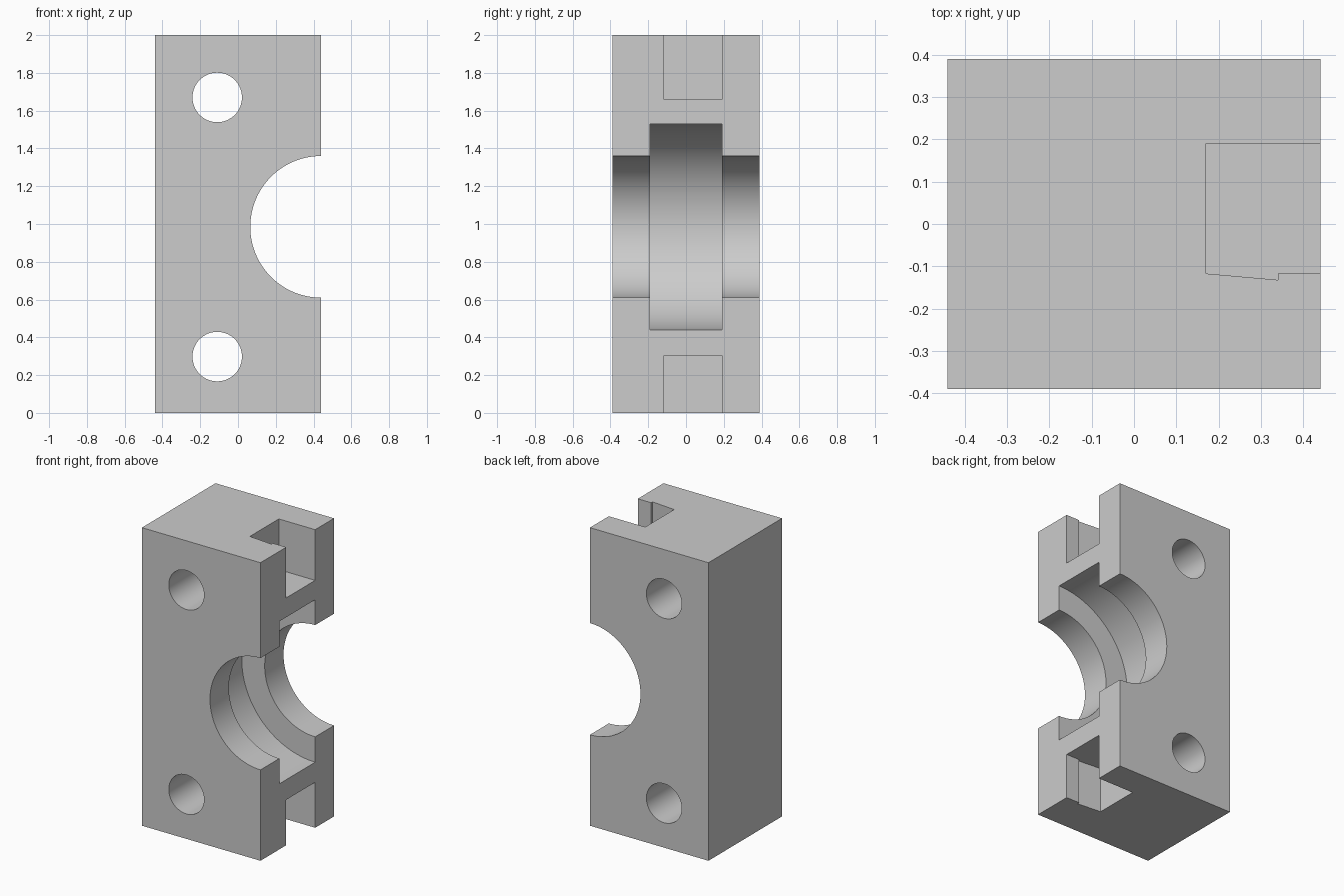
import bpy
import bmesh
import math
from mathutils import Matrix

cube = bpy.data.objects.get("Cube")
if cube:
    bpy.data.objects.remove(cube, do_unlink=True)

HALF_X, HALF_Y, HEIGHT = 0.44, 0.39, 2.0
BORE_Z = 0.985

grey = bpy.data.materials.new("light grey")
grey.use_nodes = True
colour = (0.604, 0.604, 0.604, 1)
grey.diffuse_color = colour
grey.node_tree.nodes["Principled BSDF"].inputs["Base Color"].default_value = colour


def make_object(name, bm):
    bmesh.ops.recalc_face_normals(bm, faces=bm.faces)
    mesh = bpy.data.meshes.new(name)
    bm.to_mesh(mesh)
    bm.free()
    mesh.materials.append(grey)
    obj = bpy.data.objects.new(name, mesh)
    bpy.context.collection.objects.link(obj)
    return obj


def cylinder(name, x, z, radius, depth, segments):
    """Cylinder lying along y, centred on y = 0."""
    bm = bmesh.new()
    place = Matrix.Translation((x, 0, z)) @ Matrix.Rotation(math.pi / 2, 4, "X")
    bmesh.ops.create_cone(bm, cap_ends=True, segments=segments, radius1=radius,
                          radius2=radius, depth=depth, matrix=place)
    return make_object(name, bm)


def prism(name, outline, z0, z1):
    """Outline in x, y raised from z0 to z1."""
    bm = bmesh.new()
    face = bm.faces.new([bm.verts.new((x, y, z0)) for x, y in outline])
    raised = bmesh.ops.extrude_face_region(bm, geom=[face])["geom"]
    bmesh.ops.translate(bm, vec=(0, 0, z1 - z0),
                        verts=[v for v in raised if isinstance(v, bmesh.types.BMVert)])
    return make_object(name, bm)


# Main block
block = prism("bearing_block", [(-HALF_X, -HALF_Y), (HALF_X, -HALF_Y),
                                (HALF_X, HALF_Y), (-HALF_X, HALF_Y)], 0, HEIGHT)

# Half-round bore with a wider groove, and two bolt holes
cutters = [
    cylinder("bore_cutter", HALF_X, BORE_Z, 0.375, 1, 128),
    cylinder("groove_cutter", HALF_X, BORE_Z, 0.545, 0.38, 128),
]
for z in (0.298, 1.67):
    cutters.append(cylinder("bolt_hole_cutter", -0.11, z, 0.131, 1, 64))

# Stepped slots in the top and bottom ends
slot = [(0.17, 0.19), (0.17, -0.117), (0.34, -0.132),
        (0.34, -0.117), (0.6, -0.117), (0.6, 0.19)]
for z0, z1 in ((-0.2, 0.305), (1.66, 2.2)):
    cutters.append(prism("slot_cutter", slot, z0, z1))

bpy.ops.object.select_all(action="DESELECT")
bpy.context.view_layer.objects.active = block
block.select_set(True)
for cutter in cutters:
    cutter.hide_render = True
    cut = block.modifiers.new("cut", "BOOLEAN")
    cut.operation = "DIFFERENCE"
    cut.solver = "EXACT"
    cut.object = cutter
    bpy.ops.object.modifier_apply(modifier=cut.name)
    bpy.data.objects.remove(cutter, do_unlink=True)

bpy.ops.object.shade_smooth_by_angle(angle=math.radians(30))
for polygon in block.data.polygons:
    polygon.material_index = 0
# Large flat faces stay flat; only the round walls are smooth
for polygon in block.data.polygons:
    if max(abs(c) for c in polygon.normal) > 0.9999:
        polygon.use_smooth = False
